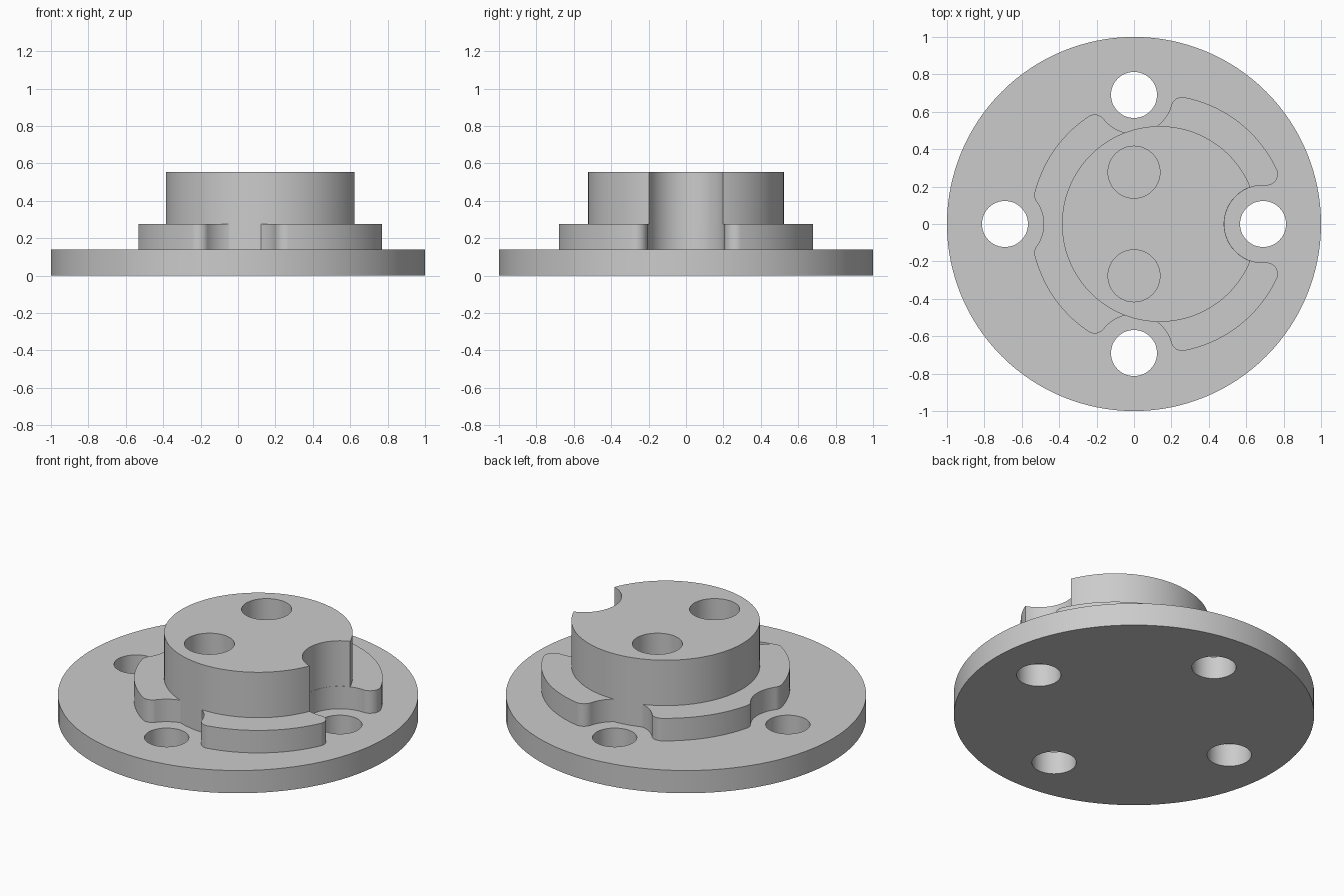
import bpy, bmesh, math
from mathutils import Vector

cube = bpy.data.objects.get("Cube")
if cube:
    bpy.data.objects.remove(cube, do_unlink=True)

FLANGE_TOP, COLLAR_TOP, BOSS_TOP = 0.139, 0.277, 0.555
CENTRE = Vector((0.138, 0))            # the hub sits off the flange axis
COLLAR_R, BOSS_R = 0.69, 0.523
HOLE_R, RELIEF_R, FILLET = 0.123, 0.207, 0.06
BOLTS = [Vector((math.cos(a), math.sin(a))) * 0.69
         for a in (i * math.pi / 2 for i in range(4))]

grey = bpy.data.materials.new("plain grey")
grey.use_nodes = True
grey.diffuse_color = (0.6, 0.6, 0.6, 1)
grey.node_tree.nodes["Principled BSDF"].inputs["Base Color"].default_value = (0.6, 0.6, 0.6, 1)


def arc(centre, radius, start, end, ccw=True):
    """Points on an arc from direction start to direction end, without the last."""
    a = math.atan2(start.y, start.x)
    sweep = (math.atan2(end.y, end.x) - a) % math.tau
    if not ccw:
        sweep -= math.tau
    n = max(4, round(abs(sweep) / math.radians(3)))
    return [centre + radius * Vector((math.cos(a + sweep * i / n), math.sin(a + sweep * i / n)))
            for i in range(n)]


def circle(centre, radius, n=128):
    return [centre + radius * Vector((math.cos(math.tau * i / n), math.sin(math.tau * i / n)))
            for i in range(n)]


def meet(c1, r1, c2, r2):
    """Both crossings of two circles, clockwise side first as seen from c1."""
    d = c2 - c1
    along = (r1 * r1 - r2 * r2 + d.length_squared) / (2 * d.length)
    h = math.sqrt(r1 * r1 - along * along)
    u = d.normalized()
    side = Vector((-u.y, u.x))
    return c1 + u * along - side * h, c1 + u * along + side * h


def prism(name, outline, bottom, top):
    bm = bmesh.new()
    face = bm.faces.new([bm.verts.new((p.x, p.y, bottom)) for p in outline])
    up = bmesh.ops.extrude_face_region(bm, geom=[face])["geom"]
    bmesh.ops.translate(bm, vec=(0, 0, top - bottom),
                        verts=[v for v in up if isinstance(v, bmesh.types.BMVert)])
    bmesh.ops.recalc_face_normals(bm, faces=bm.faces)
    mesh = bpy.data.meshes.new(name)
    bm.to_mesh(mesh)
    bm.free()
    mesh.materials.append(grey)
    obj = bpy.data.objects.new(name, mesh)
    bpy.context.collection.objects.link(obj)
    return obj


def drill(obj, centres, radius, bottom, top):
    """Cut round holes and bake the result."""
    cutters = []
    for c in centres:
        cutter = prism("hole_cutter", circle(c, radius, 64), bottom, top)
        cutter.hide_render = True
        mod = obj.modifiers.new("hole", "BOOLEAN")
        mod.operation, mod.solver, mod.object = "DIFFERENCE", "EXACT", cutter
        cutters.append(cutter)
    graph = bpy.context.evaluated_depsgraph_get()
    baked = bpy.data.meshes.new_from_object(obj.evaluated_get(graph))
    obj.modifiers.clear()
    obj.data = baked
    for cutter in cutters:
        bpy.data.objects.remove(cutter, do_unlink=True)


# Flange with four bolt holes
flange = prism("flange", circle(Vector((0, 0)), 1), 0, FLANGE_TOP)
drill(flange, BOLTS, HOLE_R, -0.1, FLANGE_TOP + 0.1)

# Collar relieved around each bolt, with rounded corners
corners = [meet(CENTRE, COLLAR_R - FILLET, b, RELIEF_R + FILLET) for b in BOLTS]
outline = []
for i, (bolt, (p, q)) in enumerate(zip(BOLTS, corners)):
    following = corners[(i + 1) % 4][0]
    outline += arc(p, FILLET, p - CENTRE, bolt - p)
    outline += arc(bolt, RELIEF_R, p - bolt, q - bolt, ccw=False)
    outline += arc(q, FILLET, bolt - q, q - CENTRE)
    outline += arc(CENTRE, COLLAR_R, q - CENTRE, following - CENTRE)
collar = prism("collar", outline, FLANGE_TOP, COLLAR_TOP)

# Boss with a bolt relief on its left side and two blind pin holes
relief = RELIEF_R + 0.001
p, q = meet(CENTRE, BOSS_R, BOLTS[0], relief)
outline = arc(BOLTS[0], relief, p - BOLTS[0], q - BOLTS[0], ccw=False)
outline += arc(CENTRE, BOSS_R, q - CENTRE, p - CENTRE)
boss = prism("boss", outline, FLANGE_TOP, BOSS_TOP)
drill(boss, [Vector((0, 0.277)), Vector((0, -0.277))], 0.139, COLLAR_TOP + 0.002, BOSS_TOP + 0.1)

# Smooth the curved walls and keep the rims sharp
bpy.ops.object.select_all(action="DESELECT")
for obj in (flange, collar, boss):
    obj.select_set(True)
    bpy.context.view_layer.objects.active = obj
bpy.ops.object.shade_smooth_by_angle(angle=math.radians(30))
